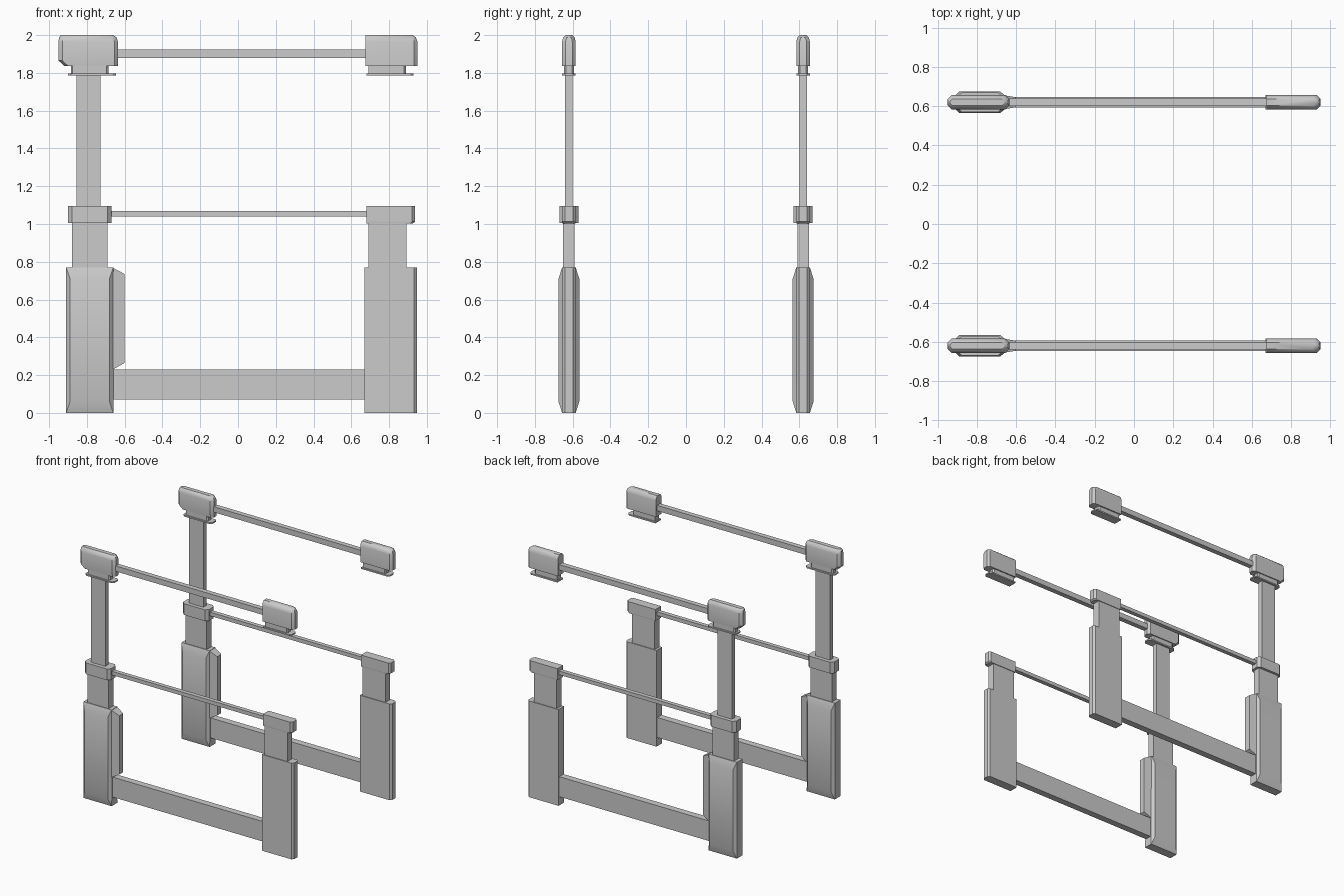
import bpy, bmesh

if "Cube" in bpy.data.objects:
    bpy.data.objects.remove(bpy.data.objects["Cube"])

Y = 0.62  # distance of each side frame from the centre plane


def finish(name, bm):
    """Clean a mesh built around y = 0, shift it to one frame and mirror it to the other."""
    bmesh.ops.remove_doubles(bm, verts=bm.verts, dist=0.0002)
    bmesh.ops.recalc_face_normals(bm, faces=bm.faces)
    bmesh.ops.translate(bm, verts=bm.verts, vec=(0, -Y, 0))
    me = bpy.data.meshes.new(name)
    bm.to_mesh(me)
    bm.free()
    ob = bpy.data.objects.new(name, me)
    bpy.context.collection.objects.link(ob)
    ob.modifiers.new("both_sides", 'MIRROR').use_axis = (False, True, False)
    return ob


def loft(name, sections, smooth=False):
    """Stack octagons: (z, x0, x1, half_y, chamfer at x0, chamfer at x1)."""
    bm = bmesh.new()
    rings = []
    for z, x0, x1, h, a, b in sections:
        pts = [(x0 + a, -h), (x1 - b, -h), (x1, b - h), (x1, h - b),
               (x1 - b, h), (x0 + a, h), (x0, h - a), (x0, a - h)]
        rings.append([bm.verts.new((x, y, z)) for x, y in pts])
    bm.faces.new(rings[0][::-1])
    bm.faces.new(rings[-1])
    for lo, hi in zip(rings, rings[1:]):
        for i in range(8):
            j = (i + 1) % 8
            bm.faces.new((lo[i], lo[j], hi[j], hi[i]))
    ob = finish(name, bm)
    if smooth:
        bpy.ops.object.select_all(action='DESELECT')
        ob.select_set(True)
        bpy.context.view_layer.objects.active = ob
        bpy.ops.object.shade_smooth_by_angle(angle=0.6)
    return ob


def block(name, x0, x1, z0, z1, h, a=0.0, b=0.0):
    return loft(name, [(z, x0, x1, h, a, b) for z in (z0, z1)])


# thick lower post with raised, chamfered panels
loft("left_lower_post", [(0.0, -0.91, -0.66, 0.036, 0, 0),
                         (0.06, -0.91, -0.66, 0.055, 0.021, 0.021),
                         (0.71, -0.91, -0.66, 0.055, 0.021, 0.021),
                         (0.77, -0.91, -0.66, 0.036, 0, 0)], smooth=True)

# fin on the inner side of the lower post
bm = bmesh.new()
outline = [(-0.67, 0.225), (-0.60, 0.265), (-0.60, 0.735), (-0.67, 0.775)]
outline[3] = (-0.662, 0.768)
half = [0.036, 0.025, 0.025, 0.036]
front = [bm.verts.new((x, -h, z)) for (x, z), h in zip(outline, half)]
back = [bm.verts.new((x, h, z)) for (x, z), h in zip(outline, half)]
bm.faces.new(front)
bm.faces.new(back[::-1])
for i in range(4):
    j = (i + 1) % 4
    bm.faces.new((front[j], front[i], back[i], back[j]))
finish("post_fin", bm)

# left column above the post
block("left_neck", -0.88, -0.69, 0.77, 1.005, 0.03)
block("left_collar", -0.90, -0.67, 1.005, 1.095, 0.05, 0.022, 0.022)
block("left_upper_post", -0.855, -0.727, 1.095, 1.79, 0.02)
block("left_head_plate", -0.90, -0.645, 1.785, 1.796, 0.036, 0.015, 0.015)
block("left_head_neck", -0.885, -0.685, 1.796, 1.84, 0.026, 0.01, 0.01)
loft("left_head", [(1.837, -0.92, -0.635, 0.034, 0.02, 0.02),
                   (1.865, -0.95, -0.635, 0.036, 0.02, 0.02),
                   (1.965, -0.95, -0.635, 0.036, 0.02, 0.02),
                   (1.988, -0.948, -0.643, 0.03, 0.02, 0.02),
                   (2.0, -0.938, -0.66, 0.017, 0.014, 0.014)], smooth=True)

# right column, square on the inside and chamfered on the outside
block("right_lower_post", 0.67, 0.947, 0.0, 0.77, 0.036, 0, 0.015)
block("right_neck", 0.69, 0.893, 0.77, 1.01, 0.03)
loft("right_collar", [(1.003, 0.68, 0.925, 0.035, 0, 0.015),
                      (1.012, 0.68, 0.937, 0.036, 0, 0.015),
                      (1.095, 0.68, 0.937, 0.036, 0, 0.015)])
block("right_head_plate", 0.68, 0.93, 1.785, 1.796, 0.036, 0, 0.015)
block("right_head_neck", 0.69, 0.89, 1.796, 1.84, 0.026, 0, 0.01)
loft("right_head", [(1.837, 0.675, 0.95, 0.036, 0, 0.018),
                    (1.965, 0.675, 0.95, 0.036, 0, 0.018),
                    (1.988, 0.675, 0.942, 0.03, 0, 0.018),
                    (2.0, 0.675, 0.925, 0.017, 0, 0.014)], smooth=True)

# rails joining the two columns
block("bottom_beam", -0.67, 0.68, 0.07, 0.23, 0.027)
block("middle_rail", -0.68, 0.69, 1.04, 1.07, 0.017)
block("top_rail", -0.64, 0.68, 1.88, 1.924, 0.02)
